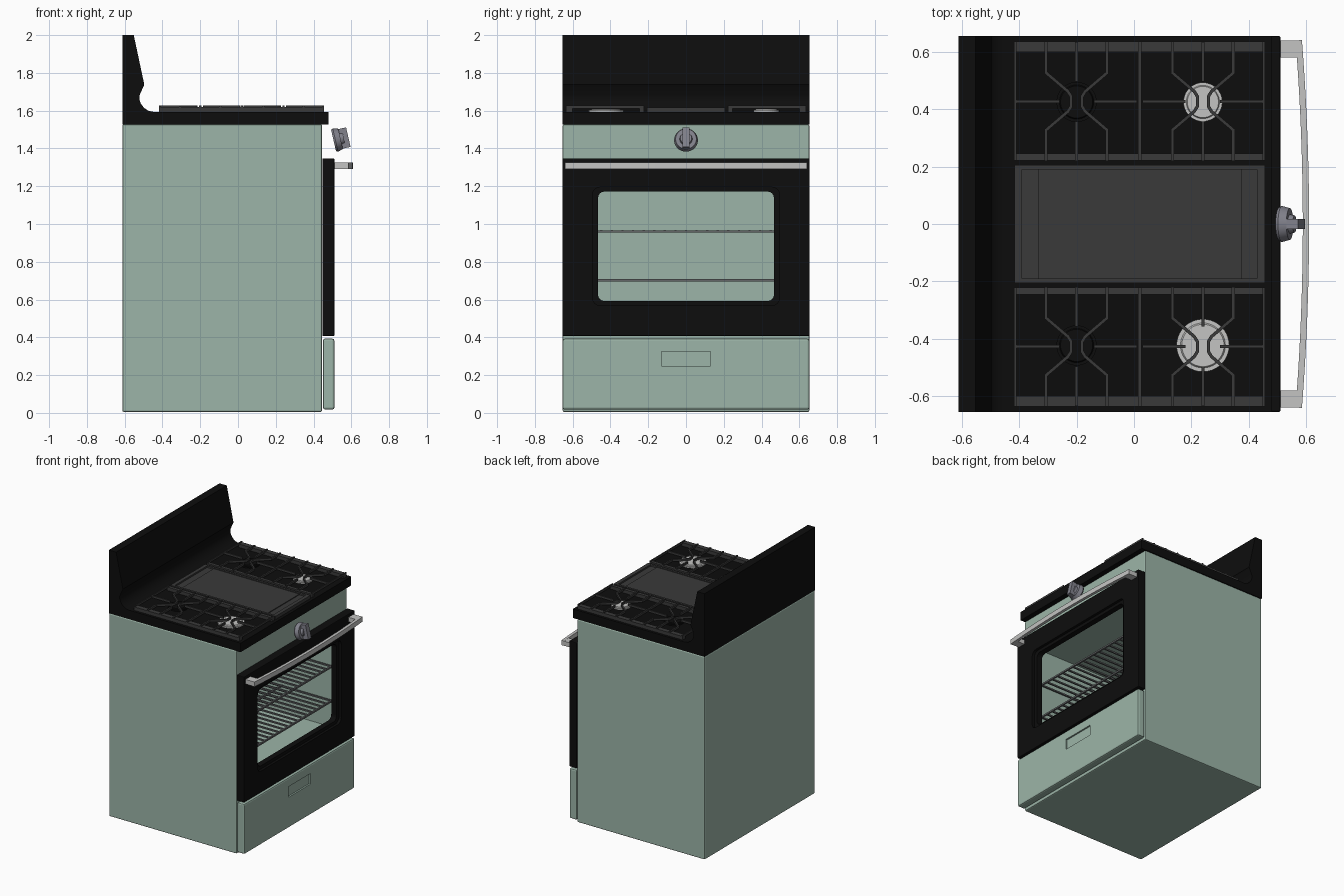
import bpy, bmesh, math
from mathutils import Vector, Matrix

if "Cube" in bpy.data.objects:
    bpy.data.objects.remove(bpy.data.objects["Cube"])

def material(name, r, g, b):
    m = bpy.data.materials.new(name)
    m.diffuse_color = (r, g, b, 1)
    m.use_nodes = True
    m.node_tree.nodes["Principled BSDF"].inputs["Base Color"].default_value = m.diffuse_color
    return m

GREEN = material("sage green", 0.332, 0.462, 0.392)
BLACK = material("black enamel", 0.004, 0.004, 0.004)
IRON = material("cast iron", 0.042, 0.042, 0.042)
SILVER = material("light metal", 0.55, 0.55, 0.54)
KNOB = material("knob grey", 0.22, 0.22, 0.26)
RACK = material("rack grey", 0.13, 0.135, 0.14)

def finish(name, bm, mat, bevel=0, smooth=False):
    bmesh.ops.recalc_face_normals(bm, faces=bm.faces)
    me = bpy.data.meshes.new(name)
    bm.to_mesh(me)
    bm.free()
    ob = bpy.data.objects.new(name, me)
    bpy.context.collection.objects.link(ob)
    if mat:
        me.materials.append(mat)
    if bevel:
        md = ob.modifiers.new("bevel", 'BEVEL')
        md.width, md.segments, md.limit_method = bevel, 2, 'ANGLE'
    if smooth:
        bpy.context.view_layer.objects.active = ob
        ob.select_set(True)
        bpy.ops.object.shade_smooth_by_angle(angle=math.radians(35))
        ob.select_set(False)
    return ob

def add_box(bm, lo, hi):
    lo, hi = Vector(lo), Vector(hi)
    mat = Matrix.Translation((lo + hi) / 2) @ Matrix.Diagonal((*(hi - lo), 1))
    bmesh.ops.create_cube(bm, size=1, matrix=mat)

def box(name, lo, hi, mat, bevel=0):
    bm = bmesh.new()
    add_box(bm, lo, hi)
    return finish(name, bm, mat, bevel)

def add_prism(bm, pts, offset):
    """Extrude a closed polygon of 3D points along offset."""
    face = bm.faces.new([bm.verts.new(p) for p in pts])
    ext = bmesh.ops.extrude_face_region(bm, geom=[face])
    verts = [v for v in ext['geom'] if isinstance(v, bmesh.types.BMVert)]
    bmesh.ops.translate(bm, verts=verts, vec=offset)

def add_strip(bm, path, width, z0, z1):
    """Bar of rectangular section following a path in the xy plane."""
    left, right = [], []
    pts = [Vector(p) for p in path]
    for i, p in enumerate(pts):
        a = (p - pts[i - 1]).normalized() if i else None
        b = (pts[i + 1] - p).normalized() if i < len(pts) - 1 else None
        a, b = a or b, b or a
        t = (a + b).normalized()
        n = Vector((-t.y, t.x)) * (width / 2 / max(t.dot(a), 0.5))
        left.append(p + n)
        right.append(p - n)
    # one quad block per segment, sharing rings
    rings = [[bm.verts.new((q.x, q.y, z)) for q, z in ((l, z0), (r, z0), (r, z1), (l, z1))]
             for l, r in zip(left, right)]
    for r0, r1 in zip(rings, rings[1:]):
        for k in range(4):
            j = (k + 1) % 4
            bm.faces.new((r0[k], r0[j], r1[j], r1[k]))
    bm.faces.new(rings[0])
    bm.faces.new(rings[-1])

def add_cyl(bm, r1, r2, x, y, z0, z1, n=40):
    bmesh.ops.create_cone(bm, cap_ends=True, segments=n, radius1=r1, radius2=r2, depth=z1 - z0,
                          matrix=Matrix.Translation((x, y, (z0 + z1) / 2)))

def cut(target, cutter):
    md = target.modifiers.new("cut", 'BOOLEAN')
    md.operation, md.solver, md.object = 'DIFFERENCE', 'EXACT', cutter
    cutter.hide_render = True
    cutter.hide_viewport = True

def rounded_cutter(name, x0, x1, hy, z0, z1, r, mat):
    pts = []
    corners = ((hy - r, z1 - r, 0), (-hy + r, z1 - r, 90), (-hy + r, z0 + r, 180), (hy - r, z0 + r, 270))
    for cy, cz, a0 in corners:
        for k in range(5):
            a = math.radians(a0 + k * 22.5)
            pts.append((x0, cy + r * math.cos(a), cz + r * math.sin(a)))
    bm = bmesh.new()
    add_prism(bm, pts, (x1 - x0, 0, 0))
    return finish(name, bm, mat)

# Body with hollow oven chamber
body = box("oven_body", (-0.612, -0.653, 0.005), (0.445, 0.653, 1.527), GREEN, 0.008)
cut(body, box("chamber_cutter", (-0.45, -0.52, 0.5), (0.6, 0.52, 1.25), GREEN))

# Cooktop and backsplash: one profile across the full width
profile = [(-0.612, 1.527), (0.48, 1.527), (0.48, 1.594), (-0.45, 1.594), (-0.475, 1.6), (-0.498, 1.615),
           (-0.515, 1.638), (-0.522, 1.66), (-0.522, 1.68), (-0.496, 1.738), (-0.552, 2.0), (-0.612, 2.0)]
bm = bmesh.new()
add_prism(bm, [(x, -0.655, z) for x, z in profile], (0, 1.31, 0))
finish("cooktop_and_backsplash", bm, BLACK, smooth=True)

# Oven door with stepped window opening
door = box("oven_door", (0.447, -0.655, 0.407), (0.51, 0.655, 1.348), BLACK, 0.005)
cut(door, rounded_cutter("window_cutter", 0.3, 0.7, 0.466, 0.592, 1.172, 0.035, BLACK))
cut(door, rounded_cutter("window_step_cutter", 0.49, 0.7, 0.495, 0.568, 1.195, 0.04, BLACK))

# Bottom drawer with finger recess
drawer = box("bottom_drawer", (0.45, -0.653, 0.018), (0.51, 0.653, 0.393), GREEN, 0.01)
cut(drawer, box("recess_cutter", (0.498, -0.13, 0.247), (0.6, 0.13, 0.326), GREEN))

# Oven racks: frame and bars running front to back
for name, z in (("lower_rack", 0.702), ("upper_rack", 0.96)):
    bm = bmesh.new()
    for x in (-0.42, 0.0, 0.42):
        add_box(bm, (x - 0.006, -0.52, z - 0.006), (x + 0.006, 0.52, z + 0.006))
    for i in range(19):
        y = -0.504 + i * 0.056
        add_box(bm, (-0.42, y - 0.006, z - 0.003), (0.42, y + 0.006, z + 0.007))
    finish(name, bm, RACK)

# Bowed door handle with two mounts
bm = bmesh.new()
arc = [(0.574 + 0.025 * (1 - (i / 10) ** 2), 0.064 * i) for i in range(-10, 11)]
add_strip(bm, arc, 0.022, 1.29, 1.326)
for s in (-1, 1):
    add_box(bm, (0.505, s * 0.61 - 0.03, 1.291), (0.574, s * 0.61 + 0.03, 1.325))
finish("door_handle", bm, SILVER, smooth=True)

# Tilted control knob
bm = bmesh.new()
add_cyl(bm, 0.058, 0.063, 0, 0, 0, 0.01)
add_cyl(bm, 0.063, 0.055, 0, 0, 0.01, 0.038)
add_cyl(bm, 0.034, 0.03, 0, 0, 0.036, 0.055)
add_box(bm, (-0.053, -0.018, 0.03), (0.053, 0.018, 0.08))
bmesh.ops.transform(bm, verts=bm.verts, matrix=Matrix.Translation((0.506, 0, 1.442))
                    @ Matrix.Rotation(math.radians(77), 4, 'Y'))
finish("control_knob", bm, KNOB, smooth=True)

# Burners: bright front caps, black rear caps
for name, x, y, r, mat in (("front_large_burner", 0.24, -0.423, 0.092, SILVER),
                           ("front_small_burner", 0.24, 0.425, 0.068, SILVER),
                           ("rear_burner_near", -0.2, -0.423, 0.07, BLACK),
                           ("rear_burner_far", -0.2, 0.425, 0.07, BLACK)):
    bm = bmesh.new()
    add_cyl(bm, r, r, x, y, 1.592, 1.604)
    add_cyl(bm, r * 0.85, r * 0.8, x, y, 1.604, 1.61)
    finish(name, bm, mat)

# Cast iron grates over each pair of burners
for name, s in (("grate_near", -1), ("grate_far", 1)):
    bm = bmesh.new()
    yc, y0, y1, w = s * 0.427, s * 0.222, s * 0.636, 0.011
    zb, zt = 1.612, 1.628
    for a, b in ((0.222, 0.246), (0.6, 0.636)):
        add_strip(bm, [(-0.418, s * (a + b) / 2), (0.456, s * (a + b) / 2)], b - a, 1.594, 1.62)
    add_strip(bm, [(0.02, y0), (0.02, y1)], w, zb, zt)
    for x in (-0.414, 0.452):
        add_strip(bm, [(x, y0), (x, y1)], 0.008, zb, zt)
    for cx in (-0.2, 0.24):
        for m in (-1, 1):
            path = [(0.106, 0.209), (0.106, 0.1), (0.03, 0.035), (0.019, 0.017)]
            path = path + [(px, -py) for px, py in reversed(path)]
            add_strip(bm, [(cx + m * px, yc + py * 0.995) for px, py in path], w, zb, zt)
            # straight fingers pointing at the burner
            add_strip(bm, [(cx, yc + m * 0.207), (cx, yc + m * 0.07)], w, zb, zt)
            add_strip(bm, [(cx + m * 0.21, yc), (cx + m * 0.06, yc)], w, zb, zt)
    finish(name, bm, IRON)

# Central griddle with rim and end grooves
bm = bmesh.new()
add_box(bm, (-0.417, -0.206, 1.592), (0.456, 0.206, 1.606))
for s in (-1, 1):
    add_box(bm, (-0.417, s * 0.198 - 0.008, 1.606), (0.456, s * 0.198 + 0.008, 1.618))
for a, b in ((-0.417, -0.39), (0.428, 0.456)):
    add_box(bm, (a, -0.19, 1.606), (b, 0.19, 1.618))
add_box(bm, (-0.335, -0.19, 1.606), (0.375, 0.19, 1.612))
finish("griddle", bm, IRON)
